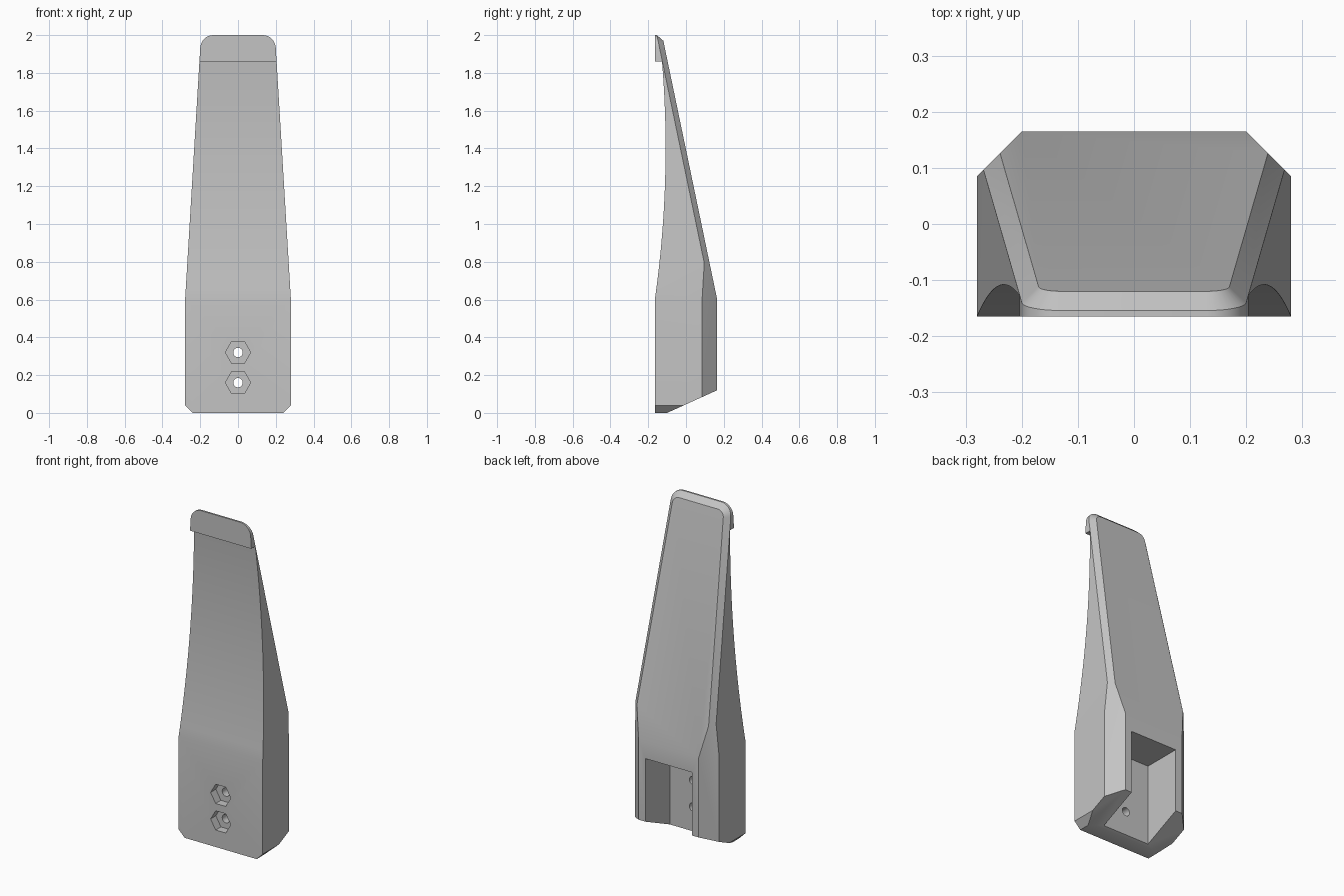
import bpy, bmesh
from math import cos, sin, pi, radians
from mathutils import Vector

cube = bpy.data.objects.get("Cube")
if cube:
    bpy.data.objects.remove(cube, do_unlink=True)

grey = bpy.data.materials.new("plain grey")
grey.use_nodes = True
colour = (0.55, 0.55, 0.55, 1)
grey.diffuse_color = colour
grey.node_tree.nodes["Principled BSDF"].inputs["Base Color"].default_value = colour

BEND, HALF, DEPTH = 0.6, 0.28, 0.165


def make_object(name, bm):
    bmesh.ops.recalc_face_normals(bm, faces=bm.faces)
    mesh = bpy.data.meshes.new(name)
    bm.to_mesh(mesh)
    bm.free()
    mesh.materials.append(grey)
    obj = bpy.data.objects.new(name, mesh)
    bpy.context.collection.objects.link(obj)
    return obj


def prism(name, points, place, low, high):
    """Closed solid from a 2D profile swept between two offsets."""
    bm = bmesh.new()
    rings = [[bm.verts.new(place(a, b, d)) for a, b in points] for d in (low, high)]
    for ring in rings:
        bm.faces.new(ring)
    for i in range(len(points)):
        bm.faces.new((rings[0][i - 1], rings[0][i], rings[1][i], rings[1][i - 1]))
    return make_object(name, bm)


def along_x(a, b, d):
    return (d, a, b)


def along_y(a, b, d):
    return (a, d, b)


def polygon(radius, sides, z):
    return [(radius * cos(2 * pi * i / sides), z + radius * sin(2 * pi * i / sides))
            for i in range(sides)]


def cut(obj, cutter):
    cutter.hide_render = True
    mod = obj.modifiers.new("cut", 'BOOLEAN')
    mod.operation, mod.solver, mod.object = 'DIFFERENCE', 'EXACT', cutter
    bpy.ops.object.select_all(action='DESELECT')
    bpy.context.view_layer.objects.active = obj
    obj.select_set(True)
    bpy.ops.object.modifier_apply(modifier=mod.name)
    bpy.data.objects.remove(cutter, do_unlink=True)


# Front outline: tapered, rounded at the top, clipped corners at the bottom
def outline(inset):
    half = [(0.24 - inset, 0), (HALF - inset, 0.04), (HALF - inset, BEND)]
    for i in range(9):
        t = radians(3 + 87 * i / 8)
        r = 0.07 - inset
        half.append((0.13 + r * cos(t), 1.93 + r * sin(t)))
    return half + [(-x, z) for x, z in reversed(half)]


def back(z):
    return DEPTH - 0.208 * max(0, z - BEND)


# Handle body: chamfered back ring, full outline ring, front ring
bm = bmesh.new()
inner, full = outline(0.03), outline(0)
rings = [
    [bm.verts.new((x, back(z), z)) for x, z in inner],
    [bm.verts.new((x, back(z) - 0.028, z)) for x, z in full],
    [bm.verts.new((x, -DEPTH, z)) for x, z in full],
]
n = len(full)
bm.faces.new(rings[0][:3] + rings[0][n - 3:])
bm.faces.new(rings[0][2:n - 2])
bm.faces.new(rings[2])
for ring_a, ring_b in zip(rings, rings[1:]):
    for i in range(n):
        bm.faces.new((ring_a[i - 1], ring_a[i], ring_b[i], ring_b[i - 1]))
bmesh.ops.recalc_face_normals(bm, faces=bm.faces)

# Wide chamfers on the lower back edges and the slanted underside
planes = [((0.2, DEPTH, 0), (1, 1, 0)), ((-0.2, DEPTH, 0), (-1, 1, 0)),
          ((0, -0.1, 0), (0, 0.12, -0.265))]
for point, normal in planes:
    result = bmesh.ops.bisect_plane(
        bm, geom=bm.verts[:] + bm.edges[:] + bm.faces[:], dist=1e-5,
        plane_co=point, plane_no=Vector(normal).normalized(), clear_outer=True)
    rim = [e for e in result["geom_cut"] if isinstance(e, bmesh.types.BMEdge)]
    bmesh.ops.holes_fill(bm, edges=rim, sides=0)
body = make_object("handle_body", bm)

# Hollowed front curve, leaving a hooked lip at the top
curve = [(-0.4, BEND)]
for i in range(21):
    z = BEND + 1.26 * i / 20
    curve.append((-0.108 - 0.057 * ((z - 1.4) / 0.8) ** 2, z))
curve.append((-0.4, 1.86))
cut(body, prism("front_hollow_cutter", curve, along_x, -0.5, 0.5))

# Pocket open to the back and underside
pocket = [(-0.155, -0.2), (0.155, -0.2), (0.155, 0.5), (-0.155, 0.5)]
cut(body, prism("pocket_cutter", pocket, along_y, -0.067, 0.4))

# Hexagonal nut recesses with screw holes
for z in (0.16, 0.32):
    cut(body, prism("nut_cutter", polygon(0.067, 6, z), along_y, -0.3, -0.115))
    cut(body, prism("screw_cutter", polygon(0.025, 20, z), along_y, -0.3, 0))

bpy.ops.object.select_all(action='DESELECT')
body.select_set(True)
bpy.context.view_layer.objects.active = body
bpy.ops.object.shade_smooth_by_angle(angle=radians(30))
